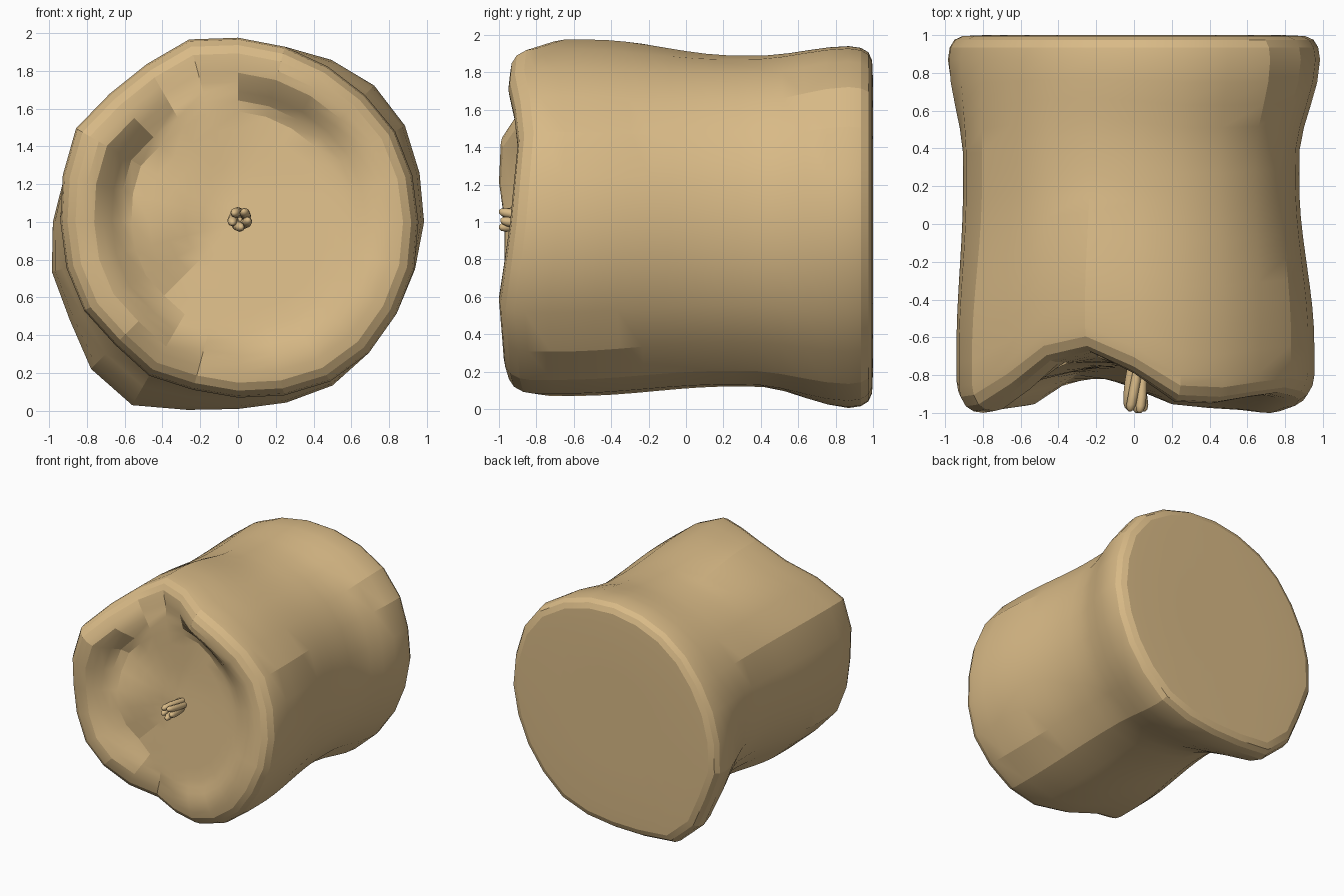
import bpy, bmesh, math
from mathutils import Vector

if "Cube" in bpy.data.objects:
    bpy.data.objects.remove(bpy.data.objects["Cube"])

SEG = 24          # one profile value every 15 degrees, from +x towards +z
CZ = 1.0

# radius of the three main outlines, and how far forward the front rim reaches
BACK = [.985, .995, 1.02, 1.02, .99, .96, .94, .93, .93, .93, .93, .95,
        .98, 1.02, 1.03, 1.10, 1.12, 1.03, .99, .99, 1.0, .98, .97, .97]
WAIST = [.875, .885, .90, .91, .91, .90, .89, .90, .91, .92, .93, .92,
         .905, .885, .865, .85, .86, .87, .88, .90, .92, .91, .89, .88]
FRONT = [.955, .955, .96, .95, .95, .96, .975, 1.0, .965, .96, .99, .96,
         .94, .94, .94, .92, .94, .92, .93, .95, .975, .98, .97, .965]
RIM_Y = [-.94, -.92, -.90, -.92, -.95, -.94, -.79, -.68, -.73, -.88, -.99, -1.0,
         -.97, -.97, -.98, -.96, -.86, -.79, -.87, -.955, -.975, -.985, -1.0, -.97]


def smooth(t):
    t = max(0.0, min(1.0, t))
    return t * t * (3 - 2 * t)


def lerp(a, b, t):
    return a + (b - a) * t


def mat(name, rgb):
    m = bpy.data.materials.new(name)
    m.diffuse_color = (*rgb, 1)
    m.use_nodes = True
    m.node_tree.nodes["Principled BSDF"].inputs["Base Color"].default_value = m.diffuse_color
    return m


def finish(name, bm, material, angle):
    bmesh.ops.recalc_face_normals(bm, faces=bm.faces)
    me = bpy.data.meshes.new(name)
    bm.to_mesh(me)
    bm.free()
    ob = bpy.data.objects.new(name, me)
    bpy.context.collection.objects.link(ob)
    me.materials.append(material)
    bpy.ops.object.select_all(action='DESELECT')
    ob.select_set(True)
    bpy.context.view_layer.objects.active = ob
    bpy.ops.object.shade_smooth_by_angle(angle=math.radians(angle))
    return ob


def loft(bm, rings):
    """Skin closed rings of points and close both ends with a fan."""
    vr = [[bm.verts.new(p) for p in r] for r in rings]
    n = len(vr[0])
    for a, b in zip(vr, vr[1:]):
        for i in range(n):
            j = (i + 1) % n
            bm.faces.new((a[i], a[j], b[j], b[i]))
    for r in (vr[0], vr[-1]):
        c = bm.verts.new(sum((v.co for v in r), Vector()) / n)
        for i in range(n):
            bm.faces.new((r[i], r[(i + 1) % n], c))


def bowl(x, z):
    """Depth of the sunken front face: a slanted valley rising to both sides."""
    d = x - (-.42 + .45 * (z - .4))
    if d > 0:
        side = .2 * d
    else:
        side = -.26 * d * smooth((1.35 - z) / .5)
    return -.735 - .05 * max(0, 1.2 - z) - side


tan = mat("tan", (.69, .49, .24))

# lumpy body: flat back, pinched waist, flared front rim, sunken front face
rings = []


def ring(fn):
    rings.append([Vector(fn(i, math.cos(i * math.tau / SEG), math.sin(i * math.tau / SEG)))
                  for i in range(SEG)])


# back cap and its rounded edge
for f, y in ((.4, 1.0), (.8, 1.0), (.92, .995), (.965, .975), (.99, .935), (1.0, .87)):
    ring(lambda i, c, s: (BACK[i] * f * c, y, CZ + BACK[i] * f * s))

# side wall
for k in range(1, 15):
    t = k / 14

    def wall(i, c, s):
        if t < .4:
            r = lerp(BACK[i], WAIST[i], smooth(t / .31))
        else:
            r = lerp(WAIST[i], FRONT[i], smooth((t - .4) / .5))
        return r * c, lerp(.87, RIM_Y[i] + .14, t), CZ + r * s
    ring(wall)

# rounded front rim
for f, d in ((.99, .085), (.96, .035), (.915, .008), (.86, 0)):
    ring(lambda i, c, s: (FRONT[i] * f * c, RIM_Y[i] + d, CZ + FRONT[i] * f * s))

# bowl with a steep wall below the rim
for f in (.81, .76, .71, .66, .6, .5, .4, .3, .2, .1):
    def inner(i, c, s):
        x, z = FRONT[i] * f * c, CZ + FRONT[i] * f * s
        return x, lerp(bowl(x, z), RIM_Y[i], smooth((f - .6) / .24)), z
    ring(inner)

bm = bmesh.new()
loft(bm, rings)
finish("body", bm, tan, 18)

# small bundle of twisted strands in the middle of the front
bm = bmesh.new()
for k in range(5):
    strand = []
    for t, r in ((0, .022), (.3, .026), (.6, .027), (.85, .026), (.95, .019), (1, .008)):
        a = k * math.tau / 5 + 1.1 * t
        spread = .03 + .014 * t
        cx, cz = .01 + spread * math.cos(a), 1.015 + spread * math.sin(a)
        y = -.76 - (.24 - .008 * (k % 3)) * t
        strand.append([Vector((cx + r * math.cos(b), y, cz + r * math.sin(b)))
                       for b in (j * math.tau / 8 for j in range(8))])
    loft(bm, strand)
finish("strand_bundle", bm, tan, 60)
